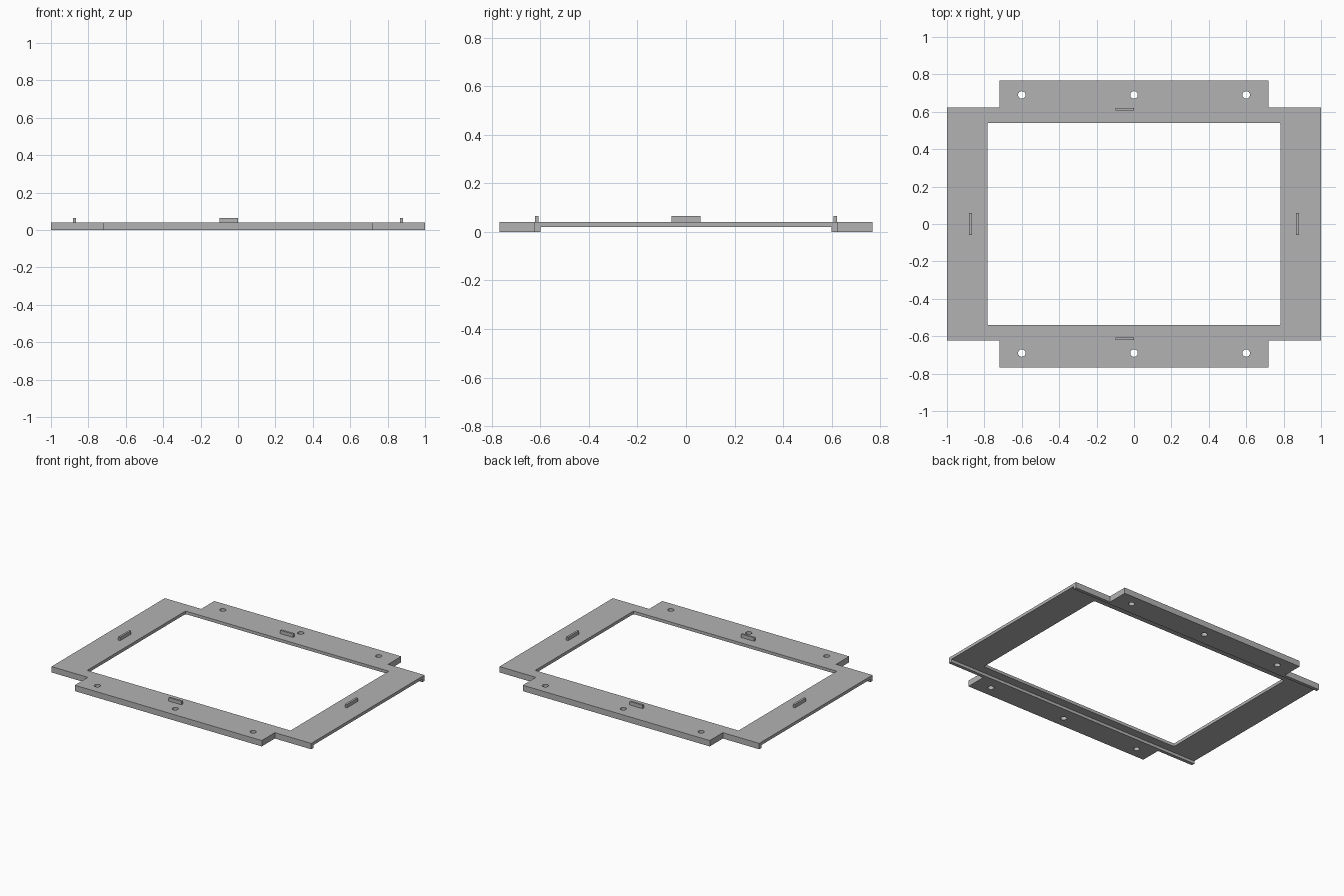
import bpy
import bmesh

if "Cube" in bpy.data.objects:
    bpy.data.objects.remove(bpy.data.objects["Cube"], do_unlink=True)

gray = bpy.data.materials.new("plain gray")
gray.use_nodes = True
gray.diffuse_color = (0.45, 0.45, 0.45, 1)
gray.node_tree.nodes["Principled BSDF"].inputs["Base Color"].default_value = gray.diffuse_color

TOP = 0.041       # plate thickness
TAB_TOP = 0.065


def finish(name, bm):
    bmesh.ops.recalc_face_normals(bm, faces=bm.faces)
    mesh = bpy.data.meshes.new(name)
    bm.to_mesh(mesh)
    bm.free()
    mesh.materials.append(gray)
    obj = bpy.data.objects.new(name, mesh)
    bpy.context.collection.objects.link(obj)
    return obj


def prism(name, outline, z0, z1):
    bm = bmesh.new()
    face = bm.faces.new([bm.verts.new((x, y, z0)) for x, y in outline])
    ext = bmesh.ops.extrude_face_region(bm, geom=[face])
    verts = [v for v in ext["geom"] if isinstance(v, bmesh.types.BMVert)]
    bmesh.ops.translate(bm, verts=verts, vec=(0, 0, z1 - z0))
    return finish(name, bm)


def box(name, x0, x1, y0, y1, z0, z1):
    return prism(name, [(x0, y0), (x1, y0), (x1, y1), (x0, y1)], z0, z1)


def cut(target, cutter):
    cutter.hide_render = True
    mod = target.modifiers.new("cut", "BOOLEAN")
    mod.operation = "DIFFERENCE"
    mod.solver = "EXACT"
    mod.object = cutter
    bpy.context.view_layer.objects.active = target
    bpy.ops.object.modifier_apply(modifier=mod.name)
    bpy.data.objects.remove(cutter, do_unlink=True)


# Frame plate: wide side arms with a narrower flange at front and back
quarter = [(1, 0.623), (0.72, 0.623), (0.72, 0.767)]
right_back = [(-x, y) for x, y in reversed(quarter)]
half = quarter + right_back
frame = prism("frame_plate", half + [(-x, -y) for x, y in half], 0, TOP)

# Central opening with slightly eased corners
bm = bmesh.new()
bmesh.ops.create_cube(bm, size=1)
bmesh.ops.scale(bm, vec=(1.566, 1.082, 0.4), verts=bm.verts)
corners = [e for e in bm.edges if abs(e.verts[0].co.z - e.verts[1].co.z) > 0.1]
bmesh.ops.bevel(bm, geom=corners, offset=0.008, segments=3, profile=0.5, affect="EDGES")
cut(frame, finish("opening_cutter", bm))

# Shallow channel running across the underside
cut(frame, box("channel_cutter", -1.2, 1.2, -0.6, 0.6, -0.1, 0.02))

# Screw holes in both flanges
for y in (-0.69, 0.69):
    for x in (-0.6, 0, 0.6):
        bm = bmesh.new()
        bmesh.ops.create_cone(bm, cap_ends=True, segments=32, radius1=0.02,
                              radius2=0.02, depth=0.4)
        bmesh.ops.translate(bm, verts=bm.verts, vec=(x, y, 0))
        cut(frame, finish("hole_cutter", bm))

# Locating tabs standing on the plate
box("back_tab", -0.1, 0, 0.607, 0.621, TOP, TAB_TOP)
box("front_tab", -0.1, 0, -0.621, -0.607, TOP, TAB_TOP)
box("left_tab", 0.867, 0.881, -0.06, 0.06, TOP, TAB_TOP)
box("right_tab", -0.881, -0.867, -0.06, 0.06, TOP, TAB_TOP)

# Smooth hole walls, crisp edges elsewhere
bpy.ops.object.select_all(action="DESELECT")
frame.select_set(True)
bpy.context.view_layer.objects.active = frame
bpy.ops.object.shade_smooth_by_angle()
